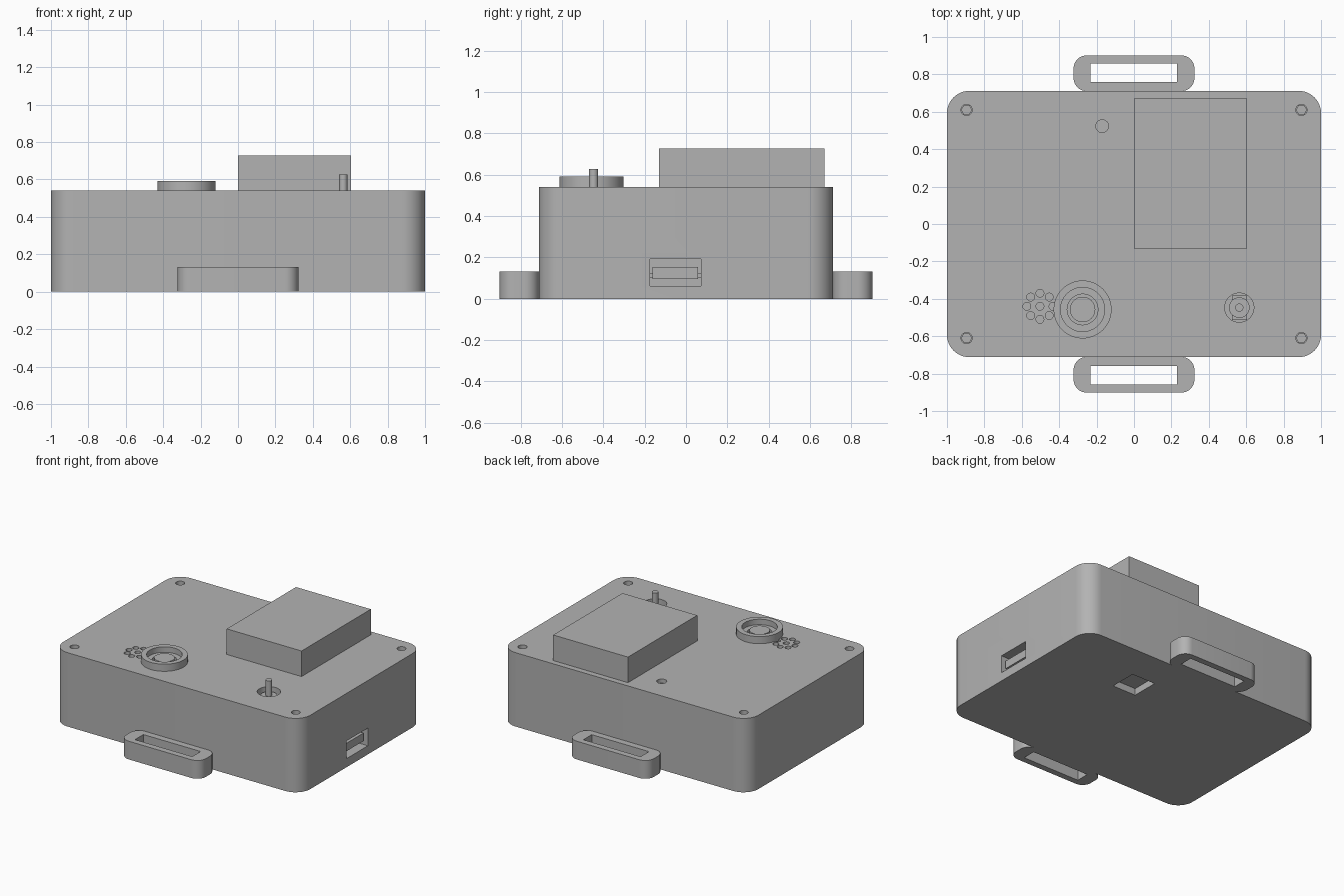
import bpy, bmesh, math
from math import cos, sin, pi

old = bpy.data.objects.get("Cube")
if old:
    bpy.data.objects.remove(old, do_unlink=True)

grey = bpy.data.materials.new("plain_grey")
grey.use_nodes = True
COLOUR = (0.45, 0.45, 0.45, 1)
grey.diffuse_color = COLOUR
grey.node_tree.nodes["Principled BSDF"].inputs["Base Color"].default_value = COLOUR

TOP = 0.54


def prism(name, outline, z0, z1):
    """Extrude a closed outline from z0 to z1."""
    bm = bmesh.new()
    face = bm.faces.new([bm.verts.new((x, y, z0)) for x, y in outline])
    up = bmesh.ops.extrude_face_region(bm, geom=[face])["geom"]
    moved = [v for v in up if isinstance(v, bmesh.types.BMVert)]
    bmesh.ops.translate(bm, verts=moved, vec=(0, 0, z1 - z0))
    bmesh.ops.recalc_face_normals(bm, faces=bm.faces)
    mesh = bpy.data.meshes.new(name)
    bm.to_mesh(mesh)
    bm.free()
    mesh.materials.append(grey)
    obj = bpy.data.objects.new(name, mesh)
    bpy.context.collection.objects.link(obj)
    return obj


def box(name, x0, x1, y0, y1, z0, z1):
    return prism(name, [(x0, y0), (x1, y0), (x1, y1), (x0, y1)], z0, z1)


def cylinder(name, x, y, r, z0, z1, sides=32):
    ring = [2 * pi * i / sides for i in range(sides)]
    return prism(name, [(x + r * cos(a), y + r * sin(a)) for a in ring], z0, z1)


def rounded(name, hx, hy, r, z0, z1, cy=0, steps=10):
    """Rectangle with rounded corners, centred on x = 0."""
    pts = []
    for q, (sx, sy) in enumerate([(1, 1), (-1, 1), (-1, -1), (1, -1)]):
        for i in range(steps + 1):
            a = (q + i / steps) * pi / 2
            pts.append((sx * (hx - r) + r * cos(a), cy + sy * (hy - r) + r * sin(a)))
    return prism(name, pts, z0, z1)


def activate(obj):
    bpy.ops.object.select_all(action="DESELECT")
    obj.select_set(True)
    bpy.context.view_layer.objects.active = obj


def cut(target, cutter):
    mod = target.modifiers.new("cut", "BOOLEAN")
    mod.operation, mod.solver, mod.object = "DIFFERENCE", "EXACT", cutter
    activate(target)
    bpy.ops.object.modifier_apply(modifier=mod.name)
    bpy.data.objects.remove(cutter, do_unlink=True)


# Case
case = rounded("case", 1, 0.712, 0.12, 0, TOP)

# Screw holes with hexagonal sockets
for sx in (-1, 1):
    for sy in (-1, 1):
        x, y = sx * 0.895, sy * 0.61
        cut(case, cylinder("cutter", x, y, 0.03, TOP - 0.03, 1, 24))
        cut(case, cylinder("cutter", x, y, 0.027, TOP - 0.06, 1, 6))

# Indicator light hole
cut(case, cylinder("cutter", -0.17, 0.523, 0.034, TOP - 0.03, 1))

# Speaker grille
GX, GY = -0.503, -0.44
holes = [(GX, GY)] + [(GX + 0.07 * cos(k * pi / 4), GY + 0.07 * sin(k * pi / 4)) for k in range(8)]
for x, y in holes:
    cut(case, cylinder("cutter", x, y, 0.021, TOP - 0.05, 1, 20))

# Push button in a raised guard ring
BX, BY = -0.275, -0.457
guard = cylinder("button_guard", BX, BY, 0.155, TOP - 0.01, 0.592, 48)
cut(guard, cylinder("cutter", BX, BY, 0.118, 0.552, 1, 48))
cut(guard, cylinder("cutter", BX, BY, 0.082, 0, 1, 48))
cut(case, cylinder("cutter", BX, BY, 0.082, TOP - 0.05, 1, 48))
cylinder("push_button", BX, BY, 0.068, TOP - 0.06, 0.568, 48)

# Toggle switch sunk in its hole
TX, TY = 0.563, -0.447
cut(case, cylinder("cutter", TX, TY, 0.078, TOP - 0.06, 1))
box("switch_body", TX - 0.04, TX + 0.04, TY - 0.066, TY + 0.066, TOP - 0.07, TOP - 0.045)
cylinder("switch_collar", TX, TY, 0.055, TOP - 0.07, TOP - 0.025)
cylinder("switch_lever", TX, TY, 0.022, TOP - 0.07, 0.627, 20)

# Side port with recessed connector
cut(case, box("cutter", 0.92, 1.1, -0.175, 0.072, 0.063, 0.192))
box("port_connector", 0.91, 0.975, -0.161, 0.057, 0.097, 0.155)
box("port_board", 0.91, 0.95, -0.175, 0.072, 0.1, 0.124)

# Square window in the underside
cut(case, box("cutter", 0.2, 0.39, 0.25, 0.45, -0.1, 0.05))

# Block on the lid
box("top_block", 0, 0.605, -0.13, 0.67, TOP - 0.01, 0.727)

# Strap loops
for side, sy in (("front", -1), ("back", 1)):
    loop = rounded(side + "_strap_loop", 0.323, 0.0955, 0.07, 0, 0.133, cy=sy * 0.806)
    y0, y1 = sorted((sy * 0.76, sy * 0.857))
    cut(loop, box("cutter", -0.233, 0.23, y0, y1, -1, 1))

# Smooth curved walls, keep crisp edges
for obj in list(bpy.context.collection.objects):
    if obj.type == "MESH" and grey.name in obj.data.materials:
        activate(obj)
        bpy.ops.object.shade_smooth_by_angle(angle=math.radians(30))
